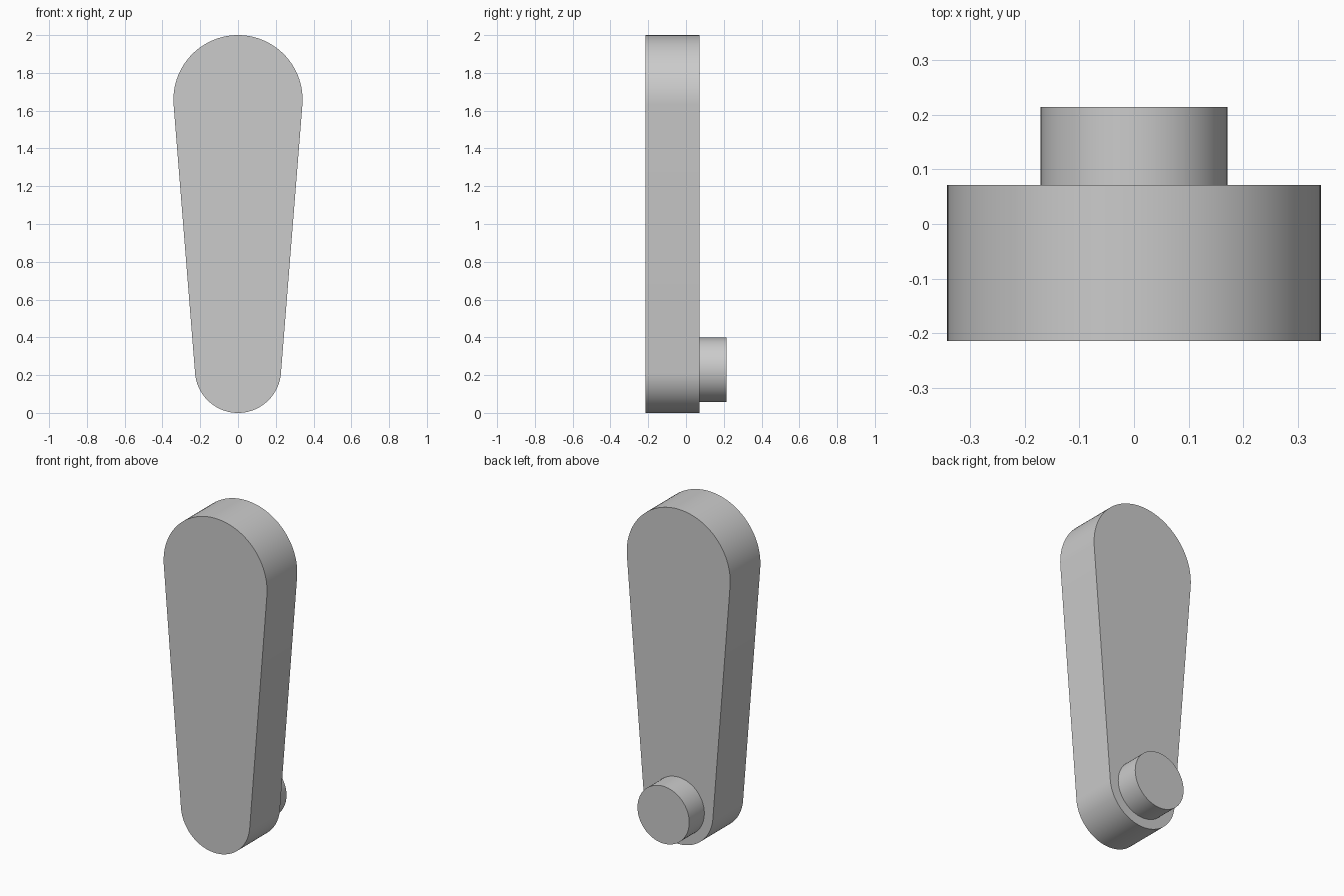
import bpy
import bmesh
from math import asin, cos, sin, pi, radians

cube = bpy.data.objects.get("Cube")
if cube:
    bpy.data.objects.remove(cube, do_unlink=True)

grey = bpy.data.materials.new("plain grey")
grey.use_nodes = True
colour = (0.6, 0.6, 0.6, 1)
grey.diffuse_color = colour
grey.node_tree.nodes["Principled BSDF"].inputs["Base Color"].default_value = colour


def arc(radius, z, start, end, steps):
    """Points (x, z) along an arc centred on x = 0."""
    angles = [start + (end - start) * i / steps for i in range(steps + 1)]
    return [(radius * cos(a), z + radius * sin(a)) for a in angles]


def extrude_outline(name, outline, front, back):
    """Solid with an (x, z) outline, running from y = front to y = back."""
    bm = bmesh.new()
    face = bm.faces.new([bm.verts.new((x, front, z)) for x, z in outline])
    result = bmesh.ops.extrude_face_region(bm, geom=[face], use_keep_orig=True)
    moved = [v for v in result["geom"] if isinstance(v, bmesh.types.BMVert)]
    bmesh.ops.translate(bm, verts=moved, vec=(0, back - front, 0))
    bmesh.ops.recalc_face_normals(bm, faces=bm.faces)
    mesh = bpy.data.meshes.new(name)
    bm.to_mesh(mesh)
    bm.free()
    mesh.materials.append(grey)
    obj = bpy.data.objects.new(name, mesh)
    bpy.context.collection.objects.link(obj)
    bpy.ops.object.select_all(action="DESELECT")
    obj.select_set(True)
    bpy.context.view_layer.objects.active = obj
    bpy.ops.object.shade_smooth_by_angle(angle=radians(30))
    return obj


# Tapered arm: two round ends joined by their common tangents
top_r, low_r = 0.342, 0.228
top_z, low_z = 2 - top_r, low_r
tilt = asin((top_r - low_r) / (top_z - low_z))
outline = arc(top_r, top_z, -tilt, pi + tilt, 48)
outline += arc(low_r, low_z, pi + tilt, 2 * pi - tilt, 48)
extrude_outline("lever_arm", outline, -0.214, 0.071)

# Round peg on the back of the narrow end
extrude_outline("pivot_peg", arc(0.171, low_z, 0, 2 * pi, 64)[:-1], 0.071, 0.214)
